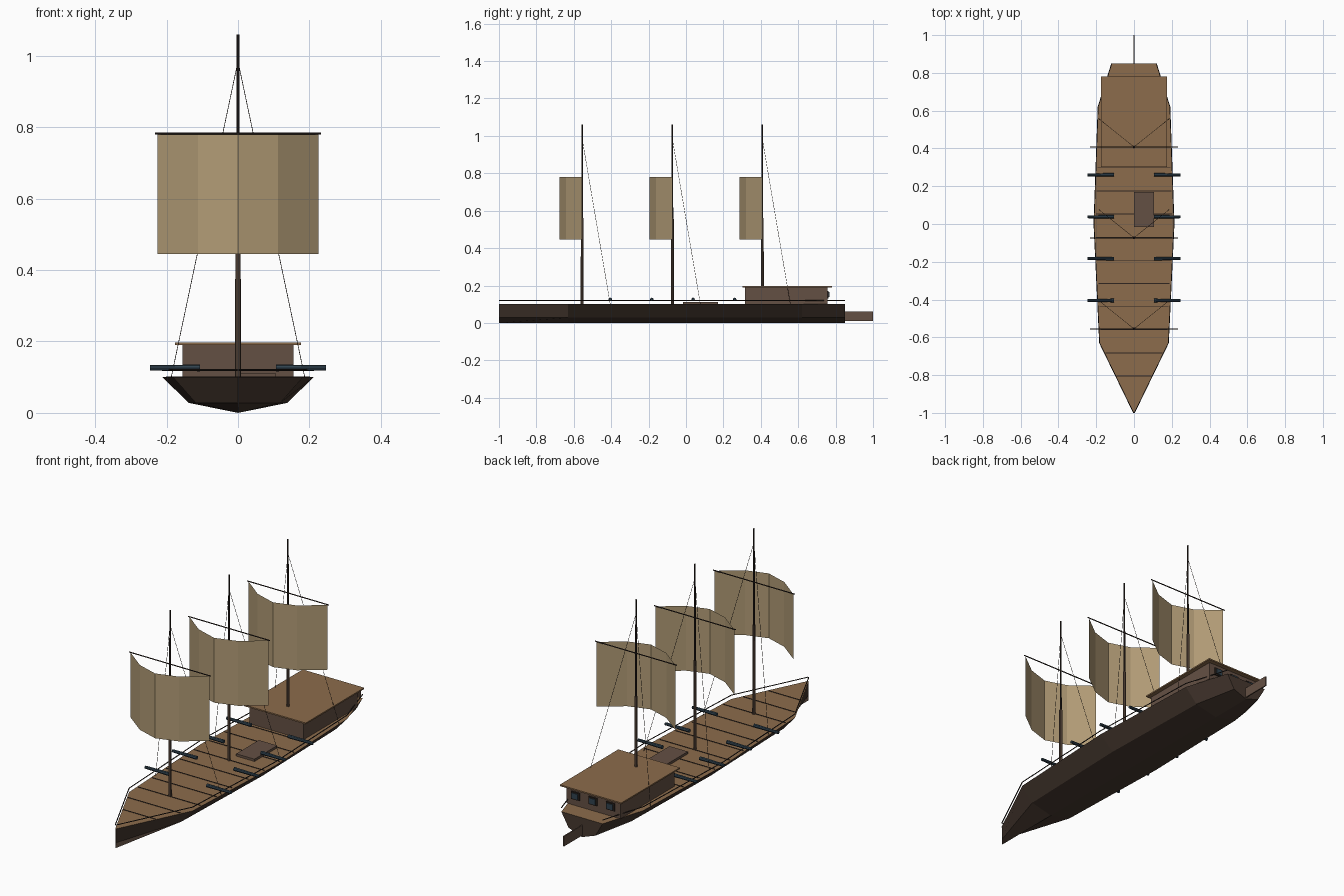
import bpy, bmesh, math
from mathutils import Vector

if "Cube" in bpy.data.objects:
    bpy.data.objects.remove(bpy.data.objects["Cube"])


def material(name, rgb):
    m = bpy.data.materials.new(name)
    lin = [(c / 255 / 12.92) if c < 11 else ((c / 255 + 0.055) / 1.055) ** 2.4 for c in rgb]
    m.diffuse_color = (*lin, 1)
    m.use_nodes = True
    m.node_tree.nodes["Principled BSDF"].inputs["Base Color"].default_value = m.diffuse_color
    return m


HULL = material("dark hull wood", (70, 56, 47))
DECK = material("deck wood", (140, 108, 76))
CABIN = material("cabin wood", (100, 80, 68))
MAST = material("mast wood", (92, 74, 62))
SAIL = material("sail canvas", (178, 156, 118))
IRON = material("blue iron", (48, 66, 78))
DARK = material("dark trim", (46, 37, 32))


def finish(name, bm, *mats):
    me = bpy.data.meshes.new(name)
    bm.to_mesh(me)
    bm.free()
    for m in mats:
        me.materials.append(m)
    ob = bpy.data.objects.new(name, me)
    bpy.context.collection.objects.link(ob)
    return ob


def box(name, x, y, z, mat):
    bm = bmesh.new()
    bmesh.ops.create_cube(bm, size=1)
    for v in bm.verts:
        v.co = [r[0] + (r[1] - r[0]) * (c + 0.5) for r, c in zip((x, y, z), v.co)]
    return finish(name, bm, mat)


def rod(name, a, b, r1, r2, mat, sides=8):
    a, b = Vector(a), Vector(b)
    bm = bmesh.new()
    bmesh.ops.create_cone(bm, cap_ends=True, segments=sides, radius1=r1, radius2=r2, depth=(b - a).length)
    ob = finish(name, bm, mat)
    ob.rotation_euler = (b - a).to_track_quat('Z', 'Y').to_euler()
    ob.location = (a + b) / 2
    return ob


# Hull: stations of (y, half width) lofted with a chine and a keel
TOP, CHINE = 0.10, 0.028
STATIONS = [(-1, 0.002), (-0.63, 0.182), (0, 0.212), (0.62, 0.19), (0.85, 0.118)]
bm = bmesh.new()
rings = []
for y, w in STATIONS:
    pts = [(-w, TOP), (-w * 0.65, CHINE), (0, 0), (w * 0.65, CHINE), (w, TOP)]
    rings.append([bm.verts.new((x, y, z)) for x, z in pts])
for a, b in zip(rings, rings[1:]):
    for i in range(5):
        j = (i + 1) % 5
        bm.faces.new((a[i], a[j], b[j], b[i]))
bm.faces.new(rings[0])
bm.faces.new(rings[-1])
bmesh.ops.recalc_face_normals(bm, faces=bm.faces)
for f in bm.faces:
    f.material_index = 1 if f.normal.z > 0.9 else 0
finish("hull", bm, HULL, DECK)


def half_width(y):
    for (y0, w0), (y1, w1) in zip(STATIONS, STATIONS[1:]):
        if y <= y1:
            return w0 + (w1 - w0) * (y - y0) / (y1 - y0)


# Deck seams
for k in range(-6, 4):
    y = -0.07 + 0.1225 * k
    w = half_width(y) * 0.96
    box("deck_seam", (-w, w), (y - 0.002, y + 0.002), (TOP, TOP + 0.002), DARK)

# Side rails following the deck edge
for s in (-1, 1):
    for (y0, w0), (y1, w1) in zip(STATIONS, STATIONS[1:]):
        rod("rail", (s * w0, y0, 0.12), (s * w1, y1, 0.12), 0.0025, 0.0025, DARK, 6)

# Rudder
box("rudder", (-0.003, 0.003), (0.85, 1.0), (0.01, 0.062), CABIN)

# Stern cabin with roof and rear windows
box("cabin", (-0.155, 0.155), (0.315, 0.757), (TOP, 0.19), CABIN)
box("cabin_roof", (-0.176, 0.176), (0.302, 0.78), (0.19, 0.197), DECK)
for x in (-0.1, 0, 0.1):
    box("window_frame", (x - 0.024, x + 0.024), (0.757, 0.763), (0.132, 0.172), DARK)
    box("window_pane", (x - 0.017, x + 0.017), (0.763, 0.767), (0.138, 0.166), IRON)

# Deck hatch
box("hatch", (0, 0.105), (-0.015, 0.17), (TOP, 0.112), CABIN)

# Cannons along both sides
for y in (-0.405, -0.183, 0.038, 0.26):
    for s in (-1, 1):
        rod("cannon", (s * 0.107, y, 0.126), (s * 0.246, y, 0.126), 0.0095, 0.0075, IRON)

# Masts with yards, bellied sails and stays
for y in (-0.555, -0.073, 0.408):
    rod("lower_mast", (0, y, TOP), (0, y, 0.56), 0.008, 0.0075, MAST)
    rod("top_mast", (0, y, 0.56), (0, y, 1.06), 0.005, 0.0035, DARK)
    rod("yard", (-0.233, y, 0.782), (0.233, y, 0.782), 0.003, 0.003, DARK, 6)
    bm = bmesh.new()
    cols = []
    for i in range(5):
        belly = 0.122 * math.sin(math.pi * i / 4)
        cols.append([bm.verts.new((-0.225 + 0.1125 * i, y - belly, z)) for z in (0.445, 0.78)])
    for a, b in zip(cols, cols[1:]):
        bm.faces.new((a[0], b[0], b[1], a[1]))
    finish("sail", bm, SAIL)
    for s in (-1, 1):
        rod("stay", (0, y, 0.985), (s * 0.187, y + 0.15, TOP), 0.001, 0.001, DARK, 5)
